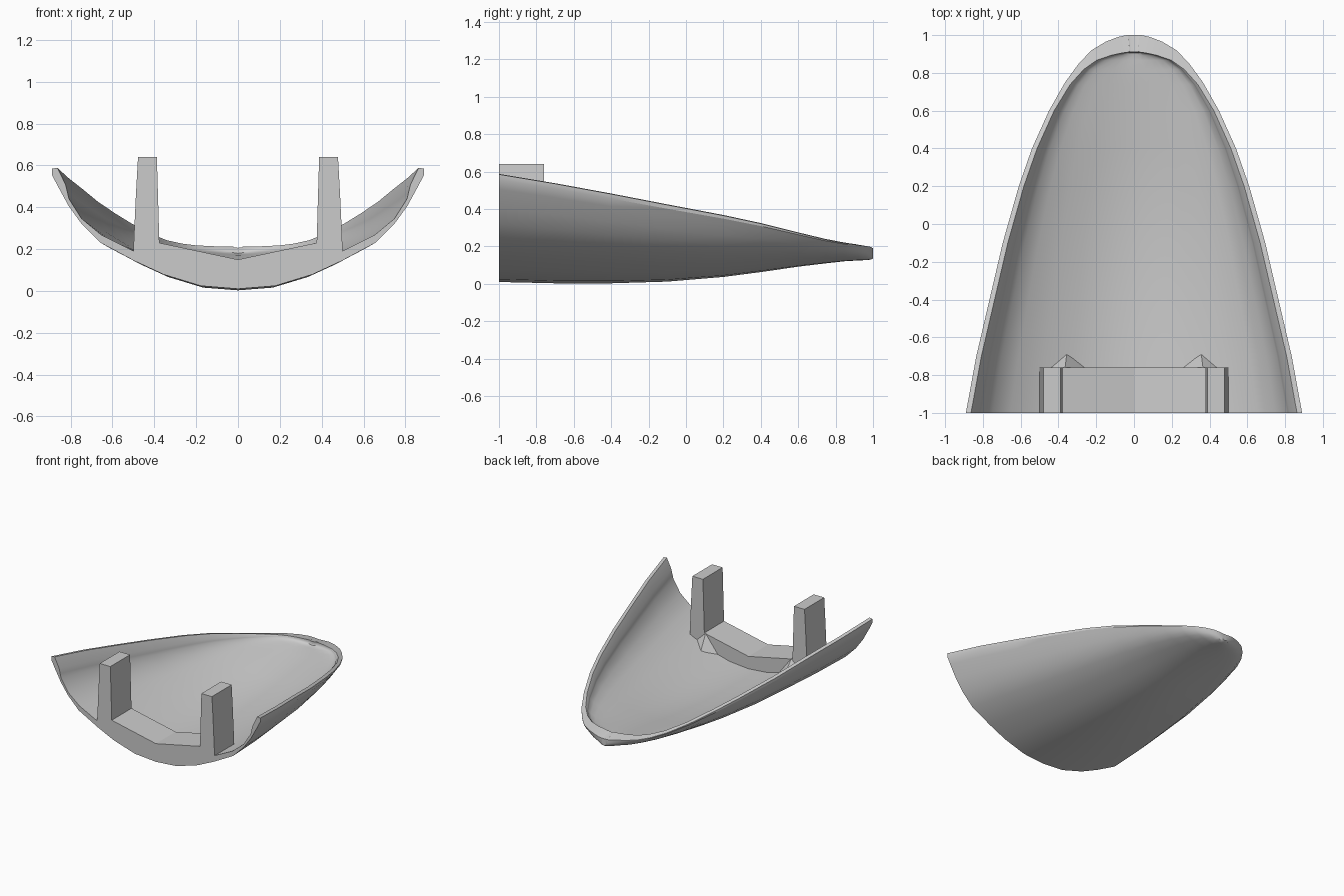
import bpy
import bmesh

cube = bpy.data.objects.get("Cube")
if cube:
    bpy.data.objects.remove(cube)

grey = bpy.data.materials.new("light_grey")
grey.use_nodes = True
tone = (0.6, 0.6, 0.6, 1)
grey.diffuse_color = tone
grey.node_tree.nodes["Principled BSDF"].inputs["Base Color"].default_value = tone


def finish(name, bm, smooth):
    bmesh.ops.recalc_face_normals(bm, faces=bm.faces)
    mesh = bpy.data.meshes.new(name)
    bm.to_mesh(mesh)
    bm.free()
    mesh.materials.append(grey)
    obj = bpy.data.objects.new(name, mesh)
    bpy.context.collection.objects.link(obj)
    if smooth:
        bpy.ops.object.select_all(action='DESELECT')
        obj.select_set(True)
        bpy.context.view_layer.objects.active = obj
        bpy.ops.object.shade_smooth_by_angle(angle=0.5)
    return obj


# Stations along the hull: y, half width, keel height, rim height
STATIONS = [
    (-1, .89, .01, .585), (-.7, .835, .003, .535), (-.4, .765, .003, .48),
    (-.1, .695, .012, .422), (.2, .61, .037, .365), (.4, .54, .063, .322),
    (.6, .45, .092, .272), (.75, .365, .11, .236), (.85, .292, .121, .217),
    (.92, .225, .125, .207), (.965, .15, .127, .202), (.99, .085, .13, .197),
    (1, .04, .137, .19), (1, .03, .188, .19),
]
# Half sections: share of half width, share of height
OUTER = [(0, 0), (.2, .025), (.4, .12), (.56, .235), (.74, .385),
         (.84, .54), (.91, .69), (.97, .86), (1, .95), (1, 1)]
INNER = [(0, 0), (.2, .03), (.4, .12), (.584, .252), (.757, .393),
         (.867, .542), (.936, .72), (.945, .78), (.955, .85), (1, 1)]


def rim_at(y):
    for a, b in zip(STATIONS, STATIONS[1:]):
        if a[0] <= y <= b[0] and b[0] > a[0]:
            return a[3] + (b[3] - a[3]) * (y - a[0]) / (b[0] - a[0])
    return STATIONS[-1][3]


def section(bm, profile, y, width, low, high):
    full = [(-u, f) for u, f in reversed(profile[1:])] + profile
    return [bm.verts.new((u * width, y, low + f * (high - low))) for u, f in full]


def skin(bm, a, b):
    for i in range(len(a) - 1):
        bm.faces.new((a[i], a[i + 1], b[i + 1], b[i]))


# Hull shell: outer skin, inner skin, rim and both ends
bm = bmesh.new()
outer, inner = [], []
for y, w, low, high in STATIONS:
    outer.append(section(bm, OUTER, y, w, low, high))
    yi = y - .09 * max(0, (y - .5) / .5) ** 3
    rim = rim_at(yi) + .003
    wi = max(w - .027, w * .75)
    inner.append(section(bm, INNER, yi, wi, min(low + .05, rim - .005), rim))
for skins in (outer, inner):
    for a, b in zip(skins, skins[1:]):
        skin(bm, a, b)
for side in (0, -1):
    skin(bm, [s[side] for s in outer], [s[side] for s in inner])
skin(bm, outer[0], inner[0])
skin(bm, outer[-1], inner[-1])
finish("hull_shell", bm, True)

# Front brace with its two upright posts
half = [(0, .03), (.25, .055), (.5, .15), (.5, .2), (.488, .46),
        (.478, .64), (.388, .64), (.376, .23), (0, .15)]
outline = half + [(-x, z) for x, z in reversed(half[1:-1])]
bm = bmesh.new()
face = bm.faces.new([bm.verts.new((x, -1, z)) for x, z in outline])
ext = bmesh.ops.extrude_face_region(bm, geom=[face])
moved = [v for v in ext["geom"] if isinstance(v, bmesh.types.BMVert)]
bmesh.ops.translate(bm, verts=moved, vec=(0, .24, 0))
finish("brace_with_posts", bm, False)

# Small pyramid gussets behind the posts
for name, s in (("left_gusset", 1), ("right_gusset", -1)):
    bm = bmesh.new()
    points = [(.25, -.76, .08), (.46, -.76, .14), (.365, -.76, .23), (.355, -.68, .11)]
    v = [bm.verts.new((s * x, y, z)) for x, y, z in points]
    for tri in ((0, 1, 2), (0, 1, 3), (1, 2, 3), (0, 2, 3)):
        bm.faces.new([v[i] for i in tri])
    finish(name, bm, False)
